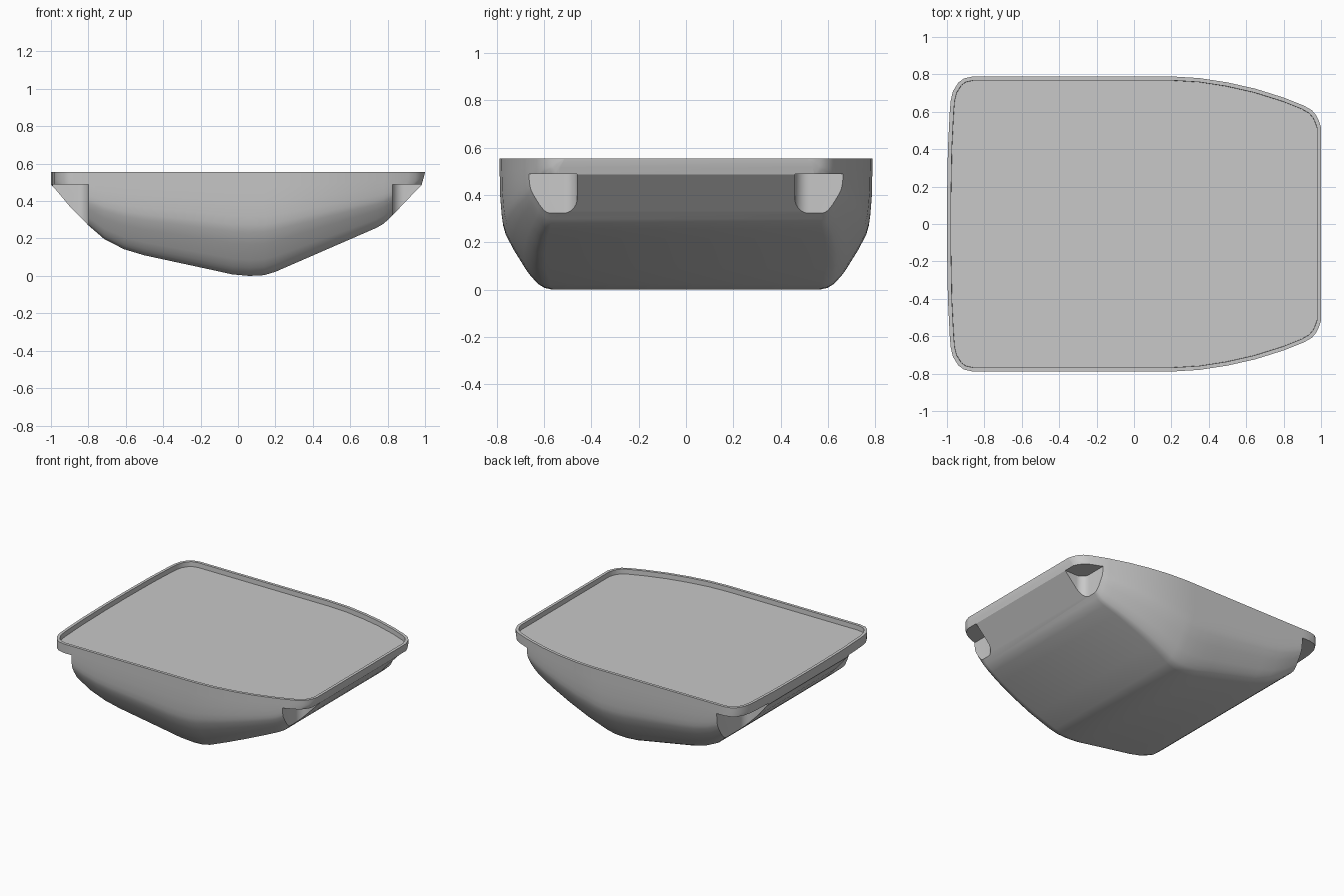
import bpy, bmesh
from math import sin, cos, pi

if "Cube" in bpy.data.objects:
    bpy.data.objects.remove(bpy.data.objects["Cube"])

TOP = 0.555

# Single grey finish
grey = bpy.data.materials.new("plain grey")
grey.use_nodes = True
grey.diffuse_color = (0.58, 0.58, 0.58, 1)
grey.node_tree.nodes["Principled BSDF"].inputs["Base Color"].default_value = (0.58, 0.58, 0.58, 1)

# Plan half width and keel height along the length
PLAN = [(-1, .12), (-.995, .4), (-.985, .6), (-.98, .66), (-.968, .71), (-.94, .755),
        (-.91, .778), (-.86, .789), (.2, .789), (.35, .78), (.5, .757), (.65, .723),
        (.8, .676), (.91, .632), (.95, .609), (.975, .58), (.99, .548), (1, .515)]
KEEL = [(-1, .488), (-.98, .468), (-.9, .372), (-.8, .27), (-.715, .197), (-.61, .143),
        (-.5, .11), (-.12, .028), (-.03, .008), (.06, 0), (.14, .004), (.2, .022),
        (.74, .257), (.78, .28), (.83, .328), (.982, .487), (1, .552)]
# Side wall: inset and height as shares of a full-depth section
WALL = [(0, 1), (.002, .85), (.004, .7), (.01, .57), (.016, .49), (.027, .42), (.06, .306),
        (.112, .155), (.128, .115), (.145, .08), (.167, .04), (.19, .014), (.225, 0)]


def sample(table, x):
    for (x0, v0), (x1, v1) in zip(table, table[1:]):
        if x <= x1:
            return v0 + (v1 - v0) * (x - x0) / (x1 - x0)
    return table[-1][1]


def finish(name, bm):
    mesh = bpy.data.meshes.new(name)
    bmesh.ops.recalc_face_normals(bm, faces=bm.faces)
    bm.to_mesh(mesh)
    bm.free()
    obj = bpy.data.objects.new(name, mesh)
    bpy.context.collection.objects.link(obj)
    mesh.materials.append(grey)
    return obj


# Hull lofted through cross sections
bm = bmesh.new()
rings = []
for x in sorted({p[0] for p in PLAN + KEEL}):
    width, keel = sample(PLAN, x), sample(KEEL, x)
    depth = TOP - keel
    half = [(width - inset * depth / TOP, keel + share * depth) for inset, share in WALL]
    section = half + [(-y, z) for y, z in reversed(half)]
    rings.append([bm.verts.new((x, y, z)) for y, z in section])
for a, b in zip(rings, rings[1:]):
    for i in range(len(a) - 1):
        bm.faces.new((a[i], a[i + 1], b[i + 1], b[i]))
bm.faces.new(rings[0])
bm.faces.new(rings[-1])
lid = bm.faces.new([r[0] for r in rings] + [r[-1] for r in reversed(rings)])
bmesh.ops.recalc_face_normals(bm, faces=bm.faces)

# Flat lip, then a steep step down to the shallow recessed top
for thickness, drop in ((.021, 0), (.001, .035)):
    bmesh.ops.inset_individual(bm, faces=[lid], thickness=thickness, use_even_offset=True)
    for v in lid.verts:
        v.co.z -= drop
hull = finish("tub_body", bm)
bpy.context.view_layer.objects.active = hull
hull.select_set(True)

# Corner notches under the rim, with a rounded inner corner
RADIUS = .06
for end, start in ((-1, .8), (1, .825)):
    for side in (-1, 1):
        outline = [(1.2, .46), (1.2, 1), (start, 1)]
        for i in range(9):
            a = pi / 2 * i / 8
            outline.append((start + RADIUS * (1 - cos(a)), .46 + RADIUS * (1 - sin(a))))
        bm = bmesh.new()
        floor = bm.faces.new([bm.verts.new((end * x, side * y, -.1)) for x, y in outline])
        top = bmesh.ops.extrude_face_region(bm, geom=[floor], use_keep_orig=True)["geom"]
        for v in top:
            if isinstance(v, bmesh.types.BMVert):
                v.co.z = .488
        cutter = finish("notch_cutter", bm)
        cutter.hide_render = True
        mod = hull.modifiers.new("notch", 'BOOLEAN')
        mod.operation = 'DIFFERENCE'
        mod.solver = 'EXACT'
        mod.object = cutter
        bpy.ops.object.modifier_apply(modifier=mod.name)
        bpy.data.objects.remove(cutter)

bpy.ops.object.shade_smooth_by_angle(angle=0.48)
